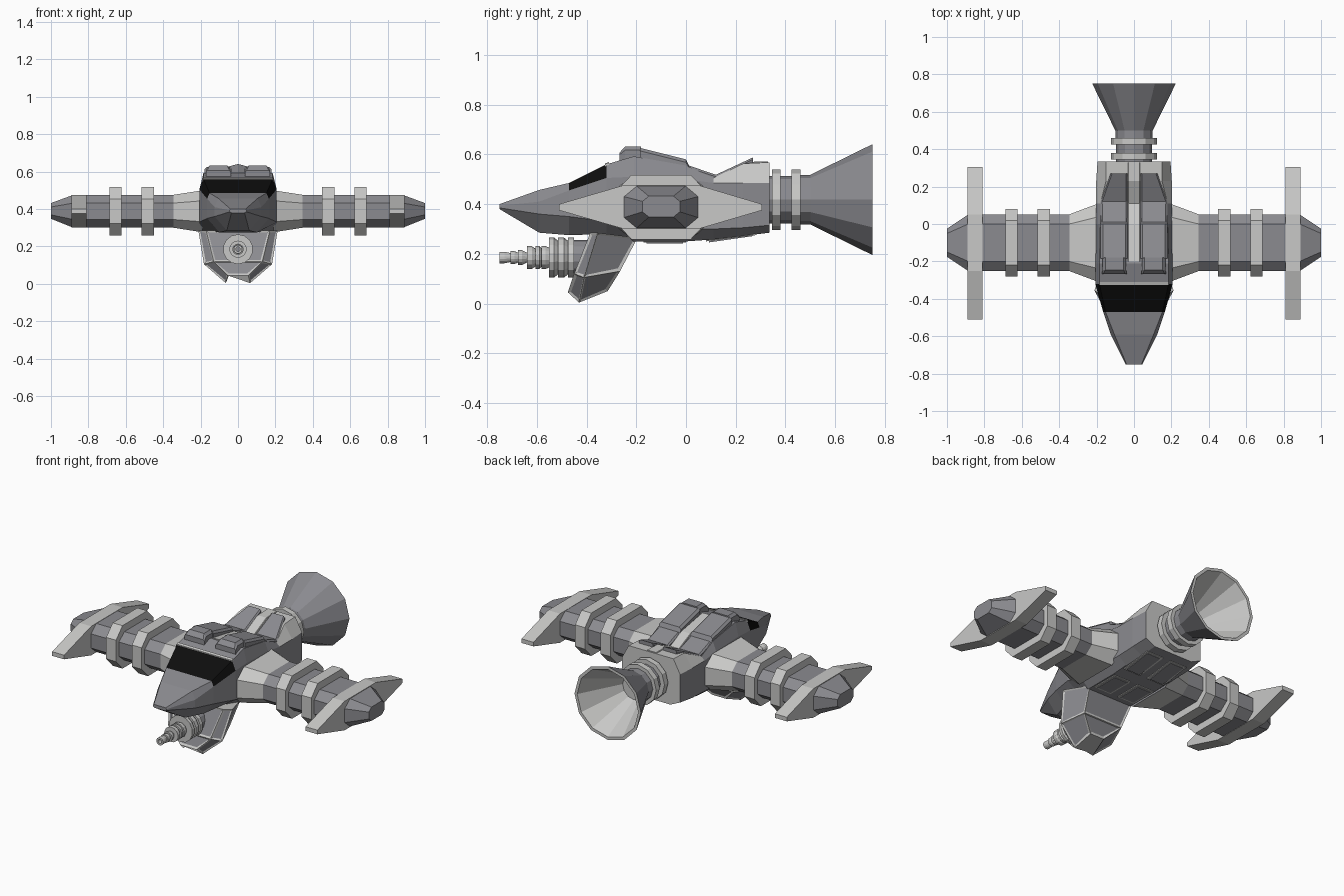
import bpy, bmesh, math
from mathutils import Vector

if "Cube" in bpy.data.objects:
    bpy.data.objects.remove(bpy.data.objects["Cube"])


def material(name, col):
    m = bpy.data.materials.new(name)
    m.diffuse_color = (*col, 1)
    m.use_nodes = True
    m.node_tree.nodes["Principled BSDF"].inputs["Base Color"].default_value = m.diffuse_color
    return m


MATS = [material("mid grey", (0.26, 0.26, 0.28)),
        material("light grey", (0.58, 0.58, 0.57)),
        material("black glass", (0.004, 0.004, 0.004))]
MID, LIGHT, BLACK = 0, 1, 2


def finish(name, bm):
    bmesh.ops.remove_doubles(bm, verts=bm.verts, dist=1e-5)
    bmesh.ops.recalc_face_normals(bm, faces=bm.faces)
    me = bpy.data.meshes.new(name)
    bm.to_mesh(me)
    bm.free()
    for m in MATS:
        me.materials.append(m)
    ob = bpy.data.objects.new(name, me)
    bpy.context.collection.objects.link(ob)
    return ob


def loft(name, rings, mat=MID, caps=(MID, MID), inset=None):
    """Skin closed rings; mat is an index or a rule(segment, side)."""
    bm = bmesh.new()
    vs = [[bm.verts.new(p) for p in r] for r in rings]
    n = len(rings[0])
    sides = []
    for i in range(len(vs) - 1):
        for j in range(n):
            k = (j + 1) % n
            f = bm.faces.new((vs[i][j], vs[i][k], vs[i + 1][k], vs[i + 1][j]))
            f.material_index = mat(i, j) if callable(mat) else mat
            sides.append(f)
    for ring, c in ((vs[0], caps[0]), (vs[-1], caps[1])):
        if c is not None:
            bm.faces.new(ring).material_index = c
    if inset:  # sunken panels framed by the part's own colour
        bmesh.ops.recalc_face_normals(bm, faces=bm.faces)
        bmesh.ops.inset_individual(bm, faces=sides, thickness=inset, depth=-0.005)
        for f in sides:
            f.material_index = MID
    return finish(name, bm)


def lathe(name, prof, z, n, mats, caps):
    rings = [[(r * math.sin(2 * math.pi * k / n), y, z + r * math.cos(2 * math.pi * k / n))
              for k in range(n)] for y, r in prof]
    return loft(name, rings, lambda i, j: mats(i), caps)


def octagon(x, hy, hz, cy=-0.1, cz=0.388):
    a, b = hy * 0.66, hz * 0.5
    return [(x, cy + p, cz + q) for p, q in
            ((-hy, -b), (-hy, b), (-a, hz), (a, hz), (hy, b), (hy, -b), (a, -hz), (-a, -hz))]


def trap(y, x0, x1, zb, zt, ch):
    return [(x0, y, zb), (x1, y, zb), (x1, y, zt - ch), (x1 - ch, y, zt), (x0 + ch, y, zt), (x0, y, zt - ch)]


# Hull: y, bottom z, bottom half width, lower z, upper z, half width, top z, top half width
SECTIONS = [(-0.75, 0.38, 0.035, 0.385, 0.393, 0.045, 0.40, 0.04),
            (-0.59, 0.285, 0.06, 0.36, 0.41, 0.125, 0.457, 0.105),
            (-0.47, 0.275, 0.10, 0.35, 0.455, 0.165, 0.485, 0.152),
            (-0.32, 0.28, 0.13, 0.33, 0.505, 0.207, 0.56, 0.185),
            (-0.21, 0.25, 0.15, 0.30, 0.51, 0.205, 0.592, 0.185),
            (0.00, 0.25, 0.15, 0.30, 0.50, 0.203, 0.555, 0.18),
            (0.11, 0.258, 0.15, 0.30, 0.485, 0.202, 0.505, 0.18),
            (0.23, 0.272, 0.14, 0.305, 0.485, 0.202, 0.563, 0.15),
            (0.335, 0.285, 0.13, 0.315, 0.485, 0.195, 0.568, 0.15)]


def hull_ring(y, zb, wb, zl, zh, w, zt, wt):
    half = [(wb, zb), (w, zl), (w, zh), (wt, zt)]
    return [(x, y, z) for x, z in half] + [(-x, y, z) for x, z in reversed(half)]


def hull_mat(i, j):
    if j in (2, 3, 4):            # upper sides and roof
        return BLACK if i == 2 else LIGHT if i >= 6 else MID
    return MID


loft("hull", [hull_ring(*s) for s in SECTIONS], hull_mat, (MID, LIGHT))
loft("windscreen_frame", [trap(-0.325, -0.187, 0.187, 0.54, 0.564, 0.003),
                          trap(-0.31, -0.187, 0.187, 0.54, 0.569, 0.003)], LIGHT, (LIGHT, LIGHT))
loft("spine", [trap(y, -0.032, 0.032, z - 0.03, z, 0.003) for y, z in
               ((-0.2, 0.596), (0, 0.561), (0.11, 0.511), (0.23, 0.569), (0.33, 0.572))],
     LIGHT, (LIGHT, LIGHT))

# Rear thruster: neck with two collars and a hollow bell
bell = [(0.33, 0.095), (0.345, 0.095), (0.345, 0.122), (0.38, 0.122), (0.38, 0.095),
        (0.425, 0.095), (0.425, 0.122), (0.46, 0.122), (0.46, 0.1), (0.5, 0.1),
        (0.75, 0.223), (0.75, 0.205), (0.5, 0.075)]
lathe("thruster", bell, 0.418, 12,
      lambda i: LIGHT if i in (1, 2, 3, 5, 6, 7, 10, 11) else MID, (MID, LIGHT))

# Chin gun: stepped barrel
gun = [(-0.36, 0.07), (-0.45, 0.07)]
for y0, y1, r, core in ((-0.45, -0.475, 0.08, 0.068), (-0.49, -0.515, 0.08, 0.068),
                        (-0.53, -0.55, 0.08, 0.04), (-0.565, -0.58, 0.046, 0.036),
                        (-0.59, -0.605, 0.046, 0.036), (-0.62, -0.64, 0.046, 0.02),
                        (-0.66, -0.675, 0.03, 0.02), (-0.69, -0.705, 0.026, 0.018),
                        (-0.73, -0.75, 0.023, 0.012)):
    gun += [(y0, r), (y1, r), (y1, core)]
gun.append((-0.72, 0.012))
lathe("chin_gun", gun, 0.185, 14, lambda i: LIGHT if i else MID, (MID, MID))


# Chin pod: tapering shell with framed panels
def pod_ring(w, wf, yf, ym, yb, zf, zm, zb):
    half = [(wf, yf, zf), (w, ym, zm), (w * 0.72, yb, zb)]
    return half + [(-x, y, z) for x, y, z in reversed(half)]


loft("chin_pod", [pod_ring(0.212, 0.17, -0.385, -0.355, -0.195, 0.285, 0.285, 0.265),
                  pod_ring(0.182, 0.13, -0.45, -0.41, -0.265, 0.12, 0.105, 0.13),
                  pod_ring(0.065, 0.055, -0.475, -0.43, -0.315, 0.045, 0.004, 0.05)],
     LIGHT, (LIGHT, LIGHT), inset=0.014)

BLADE = [(-0.51, 0.375), (-0.51, 0.40), (-0.25, 0.476), (0.05, 0.476),
         (0.305, 0.40), (0.305, 0.375), (0.05, 0.30), (-0.25, 0.30)]

for s, side in ((1, "right"), (-1, "left")):
    # Wing: flared root, beam, tip
    loft("wing_" + side, [octagon(s * 0.19, 0.21, 0.112), octagon(s * 0.345, 0.152, 0.088),
                          octagon(s * 0.885, 0.152, 0.086), octagon(s * 1.0, 0.075, 0.042, -0.1, 0.39)],
         lambda i, j: LIGHT if i == 0 else MID)
    # Wing bands
    for k, x in enumerate((0.45, 0.622)):
        loft(f"wing_band_{side}_{k + 1}", [octagon(s * x, 0.18, 0.13), octagon(s * (x + 0.066), 0.18, 0.13)],
             LIGHT, (LIGHT, LIGHT))
    # Wingtip blade
    loft("wing_blade_" + side, [[(s * x, y, z) for y, z in BLADE] for x in (0.81, 0.89)],
         LIGHT, (LIGHT, LIGHT))

    def mirrored(rings):
        return [[(s * x, y, z) for x, y, z in r] for r in rings]

    # Roof housing with its rear wedge and front vent
    loft("roof_housing_" + side, mirrored([
        trap(-0.185, 0.034, 0.178, 0.55, 0.626, 0.012), trap(0.0, 0.034, 0.178, 0.51, 0.58, 0.012),
        trap(0.012, 0.034, 0.178, 0.51, 0.555, 0.01), trap(0.12, 0.034, 0.178, 0.48, 0.518, 0.008),
        trap(0.27, 0.034, 0.125, 0.55, 0.588, 0.008)]))
    loft("roof_vent_" + side, mirrored([
        trap(-0.268, 0.038, 0.172, 0.565, 0.606, 0.008), trap(-0.245, 0.042, 0.168, 0.57, 0.632, 0.015),
        trap(-0.18, 0.042, 0.168, 0.57, 0.632, 0.015)]))
    # Belly panels in light frames
    for k, (y0, y1, z0, z1) in enumerate(((-0.17, 0.0, 0.25, 0.25), (0.08, 0.28, 0.254, 0.279))):
        for nm, g, d, m in (("frame", 0.0, 0.004, LIGHT), ("panel", 0.012, 0.008, MID)):
            loft(f"belly_{nm}_{side}_{k + 1}", mirrored([
                [(0.025 + g, y, z + 0.01), (0.14 - g, y, z + 0.01), (0.14 - g, y, z - d), (0.025 + g, y, z - d)]
                for y, z in ((y0 + g, z0), (y1 - g, z1))]), m, (m, m))
